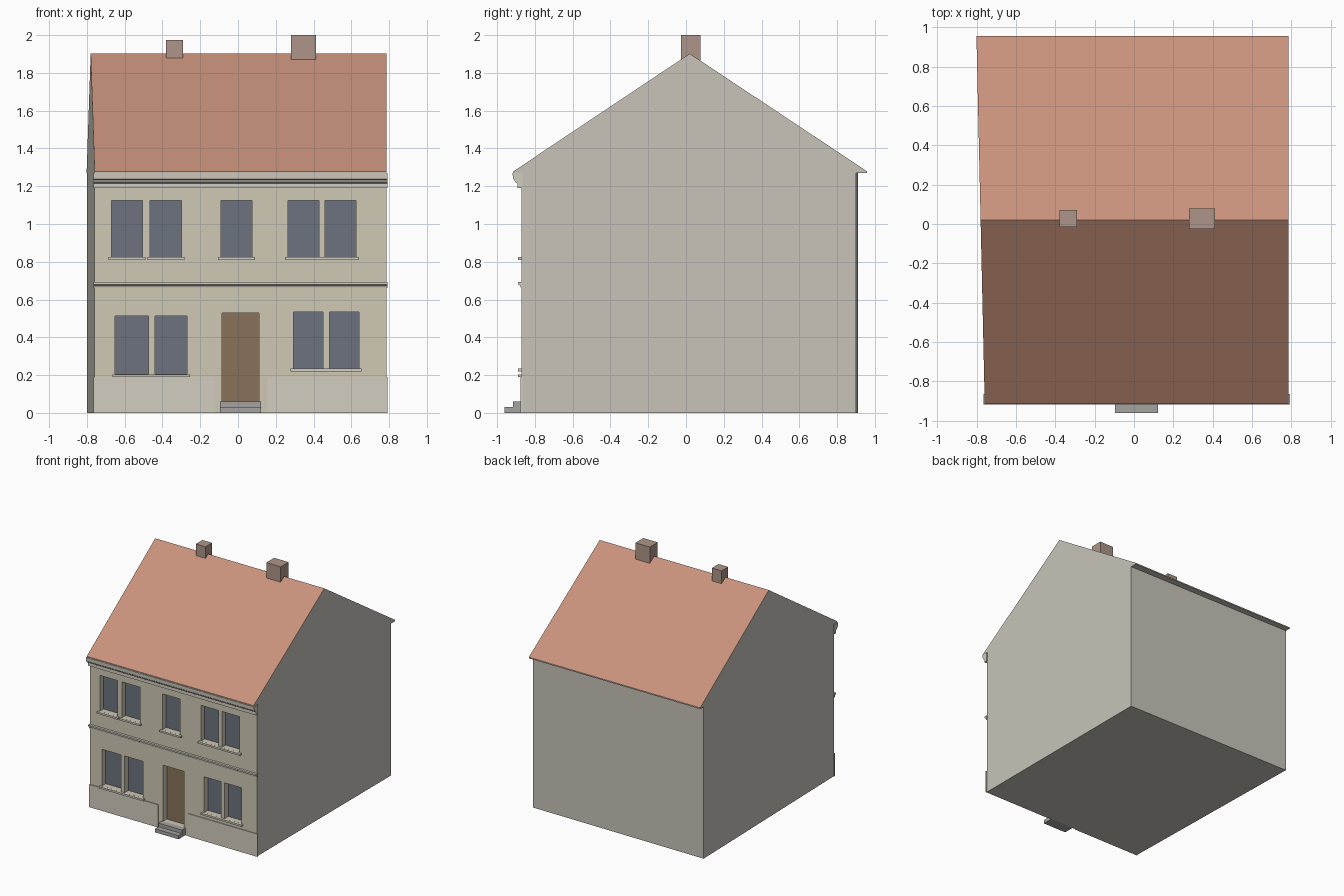
import bpy, bmesh

if "Cube" in bpy.data.objects:
    bpy.data.objects.remove(bpy.data.objects["Cube"])

def mat(name, r, g, b):
    m = bpy.data.materials.new(name)
    m.diffuse_color = (r, g, b, 1)
    m.use_nodes = True
    m.node_tree.nodes["Principled BSDF"].inputs["Base Color"].default_value = m.diffuse_color
    return m

RENDER = mat("cream_render", 0.62, 0.58, 0.46)
SIDE = mat("side_render", 0.58, 0.55, 0.49)
TRIM = mat("pale_trim", 0.65, 0.61, 0.53)
TILE = mat("roof_tile", 0.58, 0.29, 0.20)
BRICK = mat("chimney_brick", 0.42, 0.30, 0.25)
GLASS = mat("window_glass", 0.15, 0.17, 0.21)
WOOD = mat("door_wood", 0.25, 0.17, 0.10)
STONE = mat("step_stone", 0.38, 0.37, 0.36)

FRONT, BACK, RIGHT, REVEAL = -0.87, 0.905, 0.785, 0.05

def left_x(y):
    """The left wall is slightly skewed towards the back."""
    return -0.76 - 0.04 * (y - FRONT) / (BACK - FRONT)

def solid(name, ring_a, ring_b, mats):
    """Closed prism between two matching rings of points."""
    bm = bmesh.new()
    a = [bm.verts.new(p) for p in ring_a]
    b = [bm.verts.new(p) for p in ring_b]
    n = len(a)
    bm.faces.new(a)
    bm.faces.new(b[::-1])
    for i in range(n):
        j = (i + 1) % n
        bm.faces.new((a[i], b[i], b[j], a[j]))
    bmesh.ops.recalc_face_normals(bm, faces=bm.faces)
    me = bpy.data.meshes.new(name)
    bm.to_mesh(me)
    bm.free()
    ob = bpy.data.objects.new(name, me)
    bpy.context.collection.objects.link(ob)
    for m in mats:
        me.materials.append(m)
    return ob

def box(name, x0, x1, y0, y1, z0, z1, *mats):
    base = [(x0, y0), (x1, y0), (x1, y1), (x0, y1)]
    return solid(name, [(x, y, z0) for x, y in base],
                 [(x, y, z1) for x, y in base], mats)

def moulding(name, x0, x1, profile, m):
    """Profile of (y, z) points run along x."""
    return solid(name, [(x0, y, z) for y, z in profile],
                 [(x1, y, z) for y, z in profile], [m])

# House body: cream street front, plainer other sides
plan = [(left_x(FRONT), FRONT), (RIGHT, FRONT), (RIGHT, 0.90), (left_x(0.91), 0.91)]
body = solid("house_walls", [(x, y, 0) for x, y in plan],
             [(x, y, 1.27) for x, y in plan], [RENDER, SIDE])
for p in body.data.polygons:
    p.material_index = 0 if p.normal.y < -0.9 else 1

# Openings: x0, x1, z0, z1
windows = [(x0, x1, 0.825, 1.125) for x0, x1 in
           [(-0.67, -0.505), (-0.465, -0.30), (-0.09, 0.073), (0.265, 0.43), (0.46, 0.625)]]
windows += [(-0.65, -0.475, 0.205, 0.512), (-0.44, -0.27, 0.205, 0.512),
            (0.295, 0.45, 0.235, 0.535), (0.485, 0.64, 0.235, 0.535)]
door = (-0.085, 0.11, 0.06, 0.53)

def opening(name, rect, panel_mat):
    x0, x1, z0, z1 = rect
    cutter = box(name + "_cutter", x0, x1, FRONT - 0.1, FRONT + REVEAL + 0.01, z0, z1)
    cutter.hide_render = True
    cutter.hide_viewport = True
    mod = body.modifiers.new(name, "BOOLEAN")
    mod.operation = "DIFFERENCE"
    mod.solver = "EXACT"
    mod.object = cutter
    box(name + "_panel", x0, x1, FRONT + REVEAL, FRONT + REVEAL + 0.01, z0, z1, panel_mat)

for i, w in enumerate(windows):
    opening(f"window_{i + 1}", w, GLASS)
opening("door", door, WOOD)

# Window sills
for i, (x0, x1, z) in enumerate([(-0.685, -0.49, 0.81), (-0.48, -0.283, 0.81),
                                 (-0.106, 0.09, 0.81), (0.25, 0.64, 0.81),
                                 (-0.665, -0.253, 0.19), (0.277, 0.655, 0.22)]):
    box(f"sill_{i + 1}", x0, x1, FRONT - 0.02, FRONT + 0.005, z, z + 0.0145, TRIM)

# Plinth either side of the door
for side, x0, x1 in (("left", -0.765, -0.125), ("right", 0.155, 0.792)):
    box("plinth_" + side, x0, x1, FRONT - 0.006, FRONT + 0.004, 0, 0.19, TRIM)

# String course and eaves cornice
moulding("string_course", -0.765, 0.792,
         [(-0.865, 0.66), (-0.874, 0.66), (-0.876, 0.672), (-0.886, 0.68),
          (-0.89, 0.68), (-0.89, 0.693), (-0.865, 0.693)], TRIM)
moulding("cornice", -0.765, 0.792,
         [(-0.865, 1.19), (-0.893, 1.19), (-0.893, 1.215), (-0.905, 1.222),
          (-0.908, 1.232), (-0.916, 1.238), (-0.918, 1.269), (-0.865, 1.269)], TRIM)

# Roof prism with tiled slopes and rendered gables
gable = [(-0.915, 1.27), (-0.915, 1.278), (0.02, 1.902), (0.957, 1.28), (0.957, 1.27)]
roof = solid("roof", [(left_x(y), y, z) for y, z in gable],
             [(RIGHT, y, z) for y, z in gable], [SIDE, TILE])
for p in roof.data.polygons:
    p.material_index = 1 if p.normal.z > 0.3 else 0

# Chimneys on the ridge
box("chimney_small", -0.38, -0.29, -0.015, 0.072, 1.85, 1.975, BRICK)
box("chimney_large", 0.28, 0.413, -0.026, 0.078, 1.84, 2.0, BRICK)

# Door steps
box("step_lower", -0.096, 0.122, -0.96, FRONT + 0.002, 0, 0.03, STONE)
box("step_upper", -0.096, 0.122, -0.915, FRONT + 0.002, 0.03, 0.06, STONE)
